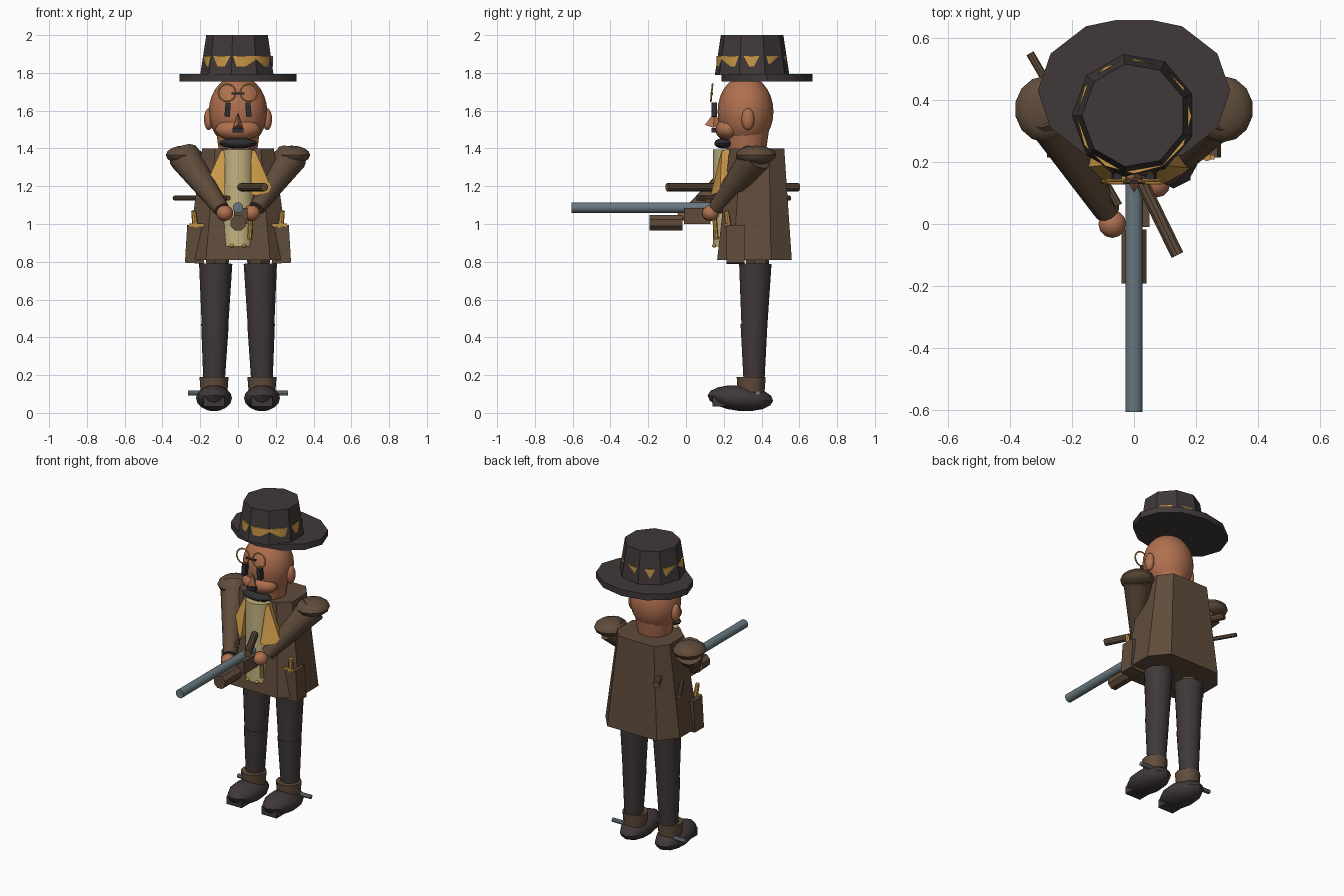
import bpy, bmesh, math
from mathutils import Vector, Matrix

if "Cube" in bpy.data.objects:
    bpy.data.objects.remove(bpy.data.objects["Cube"])


def paint(name, r, g, b):
    m = bpy.data.materials.new(name)
    lin = [((c / 255 + 0.055) / 1.055) ** 2.4 for c in (r, g, b)]
    m.diffuse_color = (*lin, 1)
    m.use_nodes = True
    m.node_tree.nodes["Principled BSDF"].inputs["Base Color"].default_value = m.diffuse_color
    return m


BROWN = paint("coat brown", 96, 76, 59)
DARK = paint("charcoal", 64, 56, 57)
BLACK = paint("soft black", 46, 46, 50)
SKIN = paint("skin", 176, 112, 80)
GOLD = paint("gold", 204, 154, 72)
TAN = paint("shirt tan", 196, 180, 130)
STEEL = paint("steel", 104, 119, 127)


def finish(name, bm, mat):
    bmesh.ops.recalc_face_normals(bm, faces=bm.faces)
    me = bpy.data.meshes.new(name)
    bm.to_mesh(me)
    bm.free()
    me.materials.append(mat)
    ob = bpy.data.objects.new(name, me)
    bpy.context.collection.objects.link(ob)
    return ob


def rod(name, a, b, r1, r2, mat, n=12, spin=0.0, squash=1.0):
    """Tapered n-sided cylinder from a to b; squash scales its y."""
    a, b = Vector(a), Vector(b)
    d = b - a
    bm = bmesh.new()
    bmesh.ops.create_cone(bm, cap_ends=True, segments=n, radius1=r1, radius2=r2, depth=d.length)
    turn = d.to_track_quat('Z', 'Y').to_matrix().to_4x4()
    bm.transform(Matrix.Translation((a + b) / 2) @ Matrix.Diagonal((1, squash, 1, 1))
                 @ turn @ Matrix.Rotation(spin, 4, 'Z'))
    return finish(name, bm, mat)


def ball(name, c, r, mat, tilt=0.0, u=16, v=10):
    bm = bmesh.new()
    bmesh.ops.create_uvsphere(bm, u_segments=u, v_segments=v, radius=1)
    bm.transform(Matrix.Translation(c) @ Matrix.Rotation(tilt, 4, 'X') @ Matrix.Diagonal((*r, 1)))
    return finish(name, bm, mat)


def box(name, c, size, mat, rot=(0, 0)):
    bm = bmesh.new()
    bmesh.ops.create_cube(bm, size=1)
    bm.transform(Matrix.Translation(c) @ Matrix.Rotation(rot[0], 4, 'X')
                 @ Matrix.Rotation(rot[1], 4, 'Y') @ Matrix.Diagonal((*size, 1)))
    return finish(name, bm, mat)


def hull(name, pts, mat):
    bm = bmesh.new()
    for p in pts:
        bm.verts.new(p)
    bmesh.ops.convex_hull(bm, input=bm.verts)
    return finish(name, bm, mat)


def ring(name, c, R, r, mat, tilt):
    bpy.ops.mesh.primitive_torus_add(major_segments=18, minor_segments=6, major_radius=R,
                                     minor_radius=r, location=c, rotation=(math.pi / 2 + tilt, 0, 0))
    ob = bpy.context.object
    ob.name = name
    ob.data.materials.append(mat)


# Hat
rod("hat_brim", (0, .35, 1.755), (0, .35, 1.795), .31, .31, DARK, 12, 0, .24 / .31).location.y = .35 * (1 - .24 / .31)
rod("hat_crown", (0, .35, 1.79), (0, .35, 2), .2, .168, DARK, 9, -math.pi / 2)
rod("hat_band", (0, .347, 1.835), (0, .347, 1.89), .185, .185, GOLD, 12)

# Head and face
ball("head", (0, .315, 1.595), (.155, .148, .19), SKIN, 0, 20, 14)
rod("neck", (0, .32, 1.36), (0, .32, 1.5), .1, .12, SKIN, 14)
ball("jaw", (0, .225, 1.5), (.12, .07, .06), SKIN)
ball("chin_beard", (0, .2, 1.427), (.1, .05, .028), BLACK)
hull("nose", [(0, .15, 1.59), (-.026, .145, 1.51), (.026, .145, 1.51), (0, .1, 1.525), (0, .19, 1.53)], SKIN)
box("moustache", (0, .15, 1.497), (.056, .03, .024), BLACK)
box("glasses_bridge", (0, .136, 1.69), (.07, .012, .01), BLACK)

for s, side in ((-1, "left"), (1, "right")):
    ball(side + "_ear", (s * .155, .328, 1.555), (.025, .034, .058), SKIN)
    box(side + "_eye", (s * .055, .15, 1.605), (.028, .03, .075), BLACK, (0, -s * .08))
    ring(side + "_lens_ring", (s * .058, .136, 1.695), .046, .005, GOLD, -.1)
    # Lapel beside the shirt
    hull(side + "_lapel", [(s * .07, .19, 1.39), (s * .09, .19, 1.39), (s * .08, .24, 1.39),
                           (s * .07, .13, 1.155), (s * .1, .13, 1.15), (s * .185, .18, 1.175),
                           (s * .17, .23, 1.175), (s * .07, .23, 1.155)], GOLD)
    # Arm
    ball(side + "_shoulder", (s * .285, .37, 1.365), (.099, .107, .05), BROWN, 0, 14, 8)
    wrist = (-.085, .04, 1.075) if s < 0 else (.1, .16, 1.085)
    rod(side + "_arm", (s * .283, .37, 1.355), wrist, .086, .042, BROWN, 12)
    hand = (-.07, .0, 1.058) if s < 0 else (.072, .13, 1.058)
    ball(side + "_hand", hand, (.045, .045, .042), SKIN, 0, 12, 8)
    # Holster with a small gold grip
    box(side + "_holster", (s * .225, .262, .892), (.1, .095, .2), BROWN, (0, -s * .06))
    rod(side + "_holster_grip", (s * .225, .225, .98), (s * .235, .215, 1.07), .016, .013, GOLD, 8)
    box(side + "_holster_guard", (s * .21, .215, .995), (.1, .015, .014), GOLD)
    # Leg and boot
    x = s * .122
    rod(side + "_thigh", (s * .118, .367, .79), (x, .362, .455), .088, .07, DARK, 14)
    rod(side + "_shin", (x, .36, .47), (s * .127, .36, .15), .073, .056, DARK, 14)
    rod(side + "_thigh_lining", (s * .11, .372, .86), (s * .102, .405, .6), .072, .03, BROWN, 6)
    x = s * .127
    rod(side + "_ankle_cuff", (x, .345, .1), (x, .345, .19), .07, .077, BROWN, 12)
    ball(side + "_boot", (x, .288, .078), (.095, .174, .068), DARK, -.08, 12, 8)
    box(side + "_boot_toe", (x, .195, .058), (.11, .11, .05), DARK)
    rod(side + "_spur", (s * .18, .38, .105), (s * .265, .38, .105), .014, .014, STEEL, 8)

# Coat: faceted body flaring to the hem
low = [(.18, .56), (.27, .45), (.27, .25), (.17, .165)]
top = [(.13, .52), (.19, .44), (.19, .29), (.12, .23)]
hull("coat", [(s * x, y, z) for s in (-1, 1) for prof, z in ((low, .81), (top, 1.4))
              for x, y in prof], BROWN)
rod("shirt", (0, .23, .88), (0, .23, 1.395), .086, .086, TAN, 20)
rod("watch_chain", (.062, .16, .92), (.07, .15, 1.05), .012, .012, GOLD, 8)
for s in (-1, 1):
    ball("shirt_button", (s * .033, .15, .885), (.012, .012, .01), GOLD, 0, 8, 6)

# Long gun
rod("gun_barrel", (0, -.605, 1.087), (0, .15, 1.087), .028, .028, STEEL, 14)
rod("gun_forestock", (0, -.192, 1.006), (0, -.018, 1.006), .044, .044, BROWN, 8, math.pi / 8)
box("gun_receiver", (.015, .06, 1.042), (.07, .14, .085), BROWN)

# Two sticks passing through the coat
rod("thick_stick", (.14, -.1, 1.195), (-.2, .595, 1.195), .022, .022, BROWN, 10)
rod("thin_stick", (-.05, .06, 1.137), (-.335, .55, 1.137), .013, .013, BROWN, 8)

# Smooth rounded parts, keep hard edges
bpy.ops.object.select_all(action='DESELECT')
for ob in bpy.context.scene.objects:
    ob.select_set(True)
    bpy.context.view_layer.objects.active = ob
bpy.ops.object.shade_smooth_by_angle(angle=math.radians(35))
